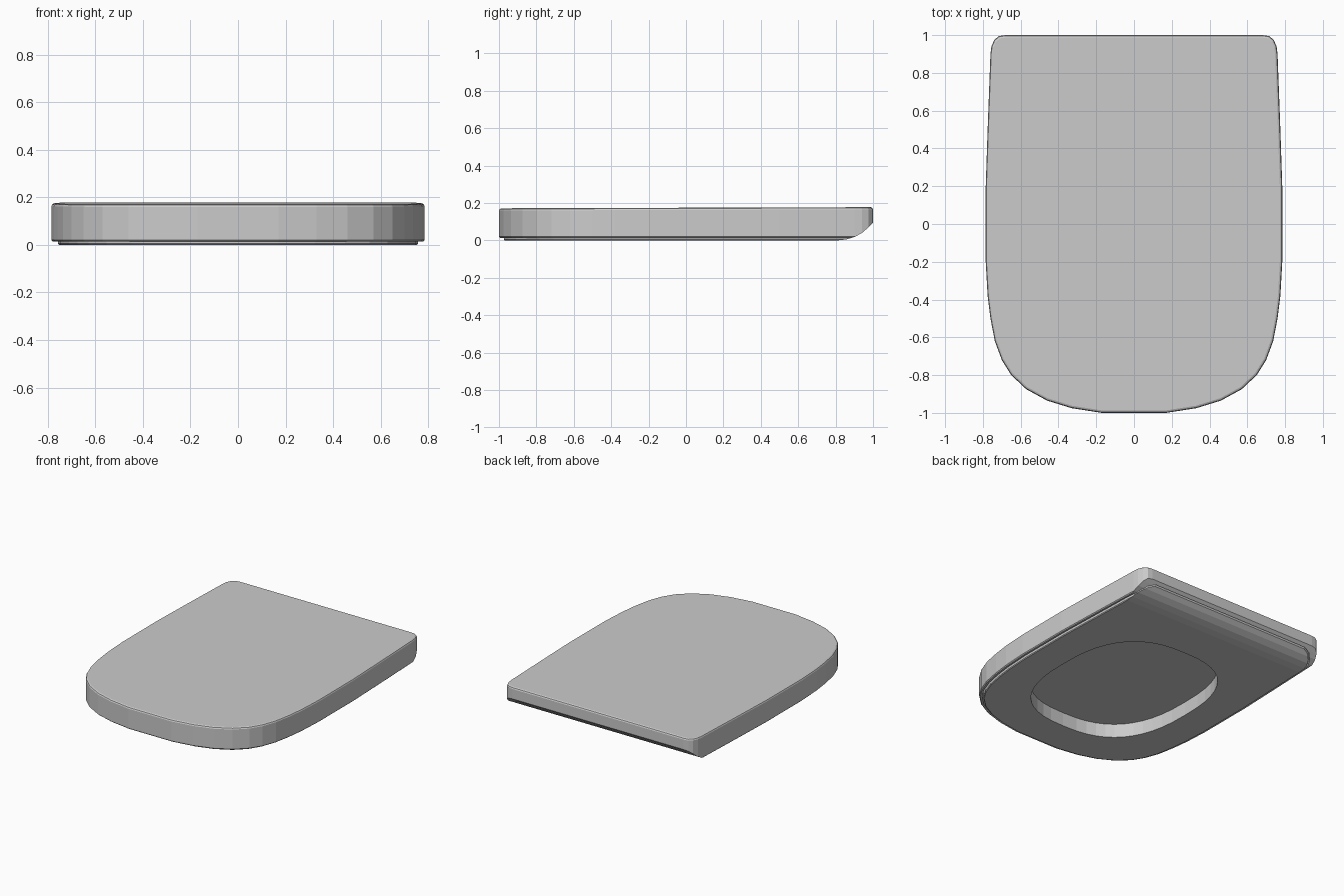
import bpy
import math
from mathutils import Vector

cube = bpy.data.objects.get("Cube")
if cube:
    bpy.data.objects.remove(cube, do_unlink=True)

plastic = bpy.data.materials.new("light_grey_plastic")
plastic.use_nodes = True
GREY = (0.6, 0.6, 0.6, 1)
plastic.diffuse_color = GREY
plastic.node_tree.nodes["Principled BSDF"].inputs["Base Color"].default_value = GREY


def inset(points, amount):
    """Shrink a counter-clockwise outline along its corner normals."""
    result = []
    for i, p in enumerate(points):
        a = (p - points[i - 1]).normalized()
        b = (points[(i + 1) % len(points)] - p).normalized()
        n1, n2 = Vector((-a.y, a.x)), Vector((-b.y, b.x))
        n = (n1 + n2).normalized()
        result.append(p + n * amount / max(n.dot(n1), 0.5))
    return result


def loft(name, rings):
    """Closed solid through equal-sized rings of 3D points, capped at both ends."""
    n = len(rings[0])
    verts = [v for ring in rings for v in ring]
    faces = [list(range(n))[::-1], list(range((len(rings) - 1) * n, len(rings) * n))]
    for r in range(len(rings) - 1):
        for i in range(n):
            j = (i + 1) % n
            faces.append((r * n + i, r * n + j, (r + 1) * n + j, (r + 1) * n + i))
    mesh = bpy.data.meshes.new(name)
    mesh.from_pydata(verts, [], faces)
    mesh.materials.append(plastic)
    obj = bpy.data.objects.new(name, mesh)
    bpy.context.collection.objects.link(obj)
    return obj


def ring(points, amount, z, tilt=0.0):
    return [(p.x, p.y, z + tilt * p.y) for p in inset(points, amount)]


def cut(obj, cutter):
    mod = obj.modifiers.new("cut", "BOOLEAN")
    mod.operation = "DIFFERENCE"
    mod.solver = "EXACT"
    mod.object = cutter
    bpy.context.view_layer.objects.active = obj
    bpy.ops.object.modifier_apply(modifier=mod.name)


# Half outline from the front centre round to the back, then mirrored
half = [Vector(p) for p in (
    (0.17, -1), (0.33, -0.975), (0.46, -0.935), (0.57, -0.875), (0.65, -0.8),
    (0.7, -0.72), (0.737, -0.62), (0.76, -0.5), (0.775, -0.38), (0.785, -0.2),
    (0.785, 0.2), (0.775, 0.5), (0.76, 0.9), (0.755, 0.94), (0.74, 0.975),
    (0.715, 0.995), (0.68, 1))]
outline = half + [Vector((-p.x, p.y)) for p in reversed(half)]

# The seat has wider back corners than the lid
seat_half = half[:12] + [Vector(p) for p in (
    (0.764, 0.84), (0.757, 0.89), (0.735, 0.94), (0.695, 0.98), (0.64, 1))]
seat_outline = seat_half + [Vector((-p.x, p.y)) for p in reversed(seat_half)]

# Lid: hollow underneath, with a softened rim
lid = loft("lid", [
    ring(seat_outline, 0.019, 0.1), ring(seat_outline, 0.019, 0.014),
    ring(outline, 0.006, 0.014), ring(outline, 0, 0.02),
    ring(outline, 0, 0.163, 0.003), ring(outline, 0.004, 0.171, 0.003),
    ring(outline, 0.013, 0.175, 0.003)])

# Seat: nested in the lid
seat = loft("seat", [
    ring(seat_outline, 0.032, 0), ring(seat_outline, 0.027, 0.005),
    ring(seat_outline, 0.027, 0.098)])

# Opening through the seat
opening = []
for k in range(48):
    a = 2 * math.pi * k / 48
    c, s = math.cos(a), math.sin(a)
    opening.append(Vector((math.copysign(0.52 * abs(c) ** 0.77, c),
                           math.copysign(0.62 * abs(s) ** 0.77, s) - 0.1)))
opening_cutter = loft("opening_cutter", [ring(opening, 0, -0.1), ring(opening, 0, 0.2)])

# Curved underside along the back edge
sweep = ((0.8, -0.001), (0.86, 0.006), (0.905, 0.02), (0.945, 0.043),
         (0.975, 0.07), (1.02, 0.115), (1.02, -0.1), (0.8, -0.1))
back_cutter = loft("back_cutter", [[(x, y, z) for y, z in reversed(sweep)] for x in (-1, 1)])

# Consistent outward normals before cutting
for obj in (lid, seat, opening_cutter, back_cutter):
    bpy.context.view_layer.objects.active = obj
    bpy.ops.object.mode_set(mode="EDIT")
    bpy.ops.mesh.select_all(action="SELECT")
    bpy.ops.mesh.normals_make_consistent(inside=False)
    bpy.ops.object.mode_set(mode="OBJECT")

cut(seat, opening_cutter)
cut(seat, back_cutter)
cut(lid, back_cutter)
for cutter in (opening_cutter, back_cutter):
    bpy.data.objects.remove(cutter, do_unlink=True)
